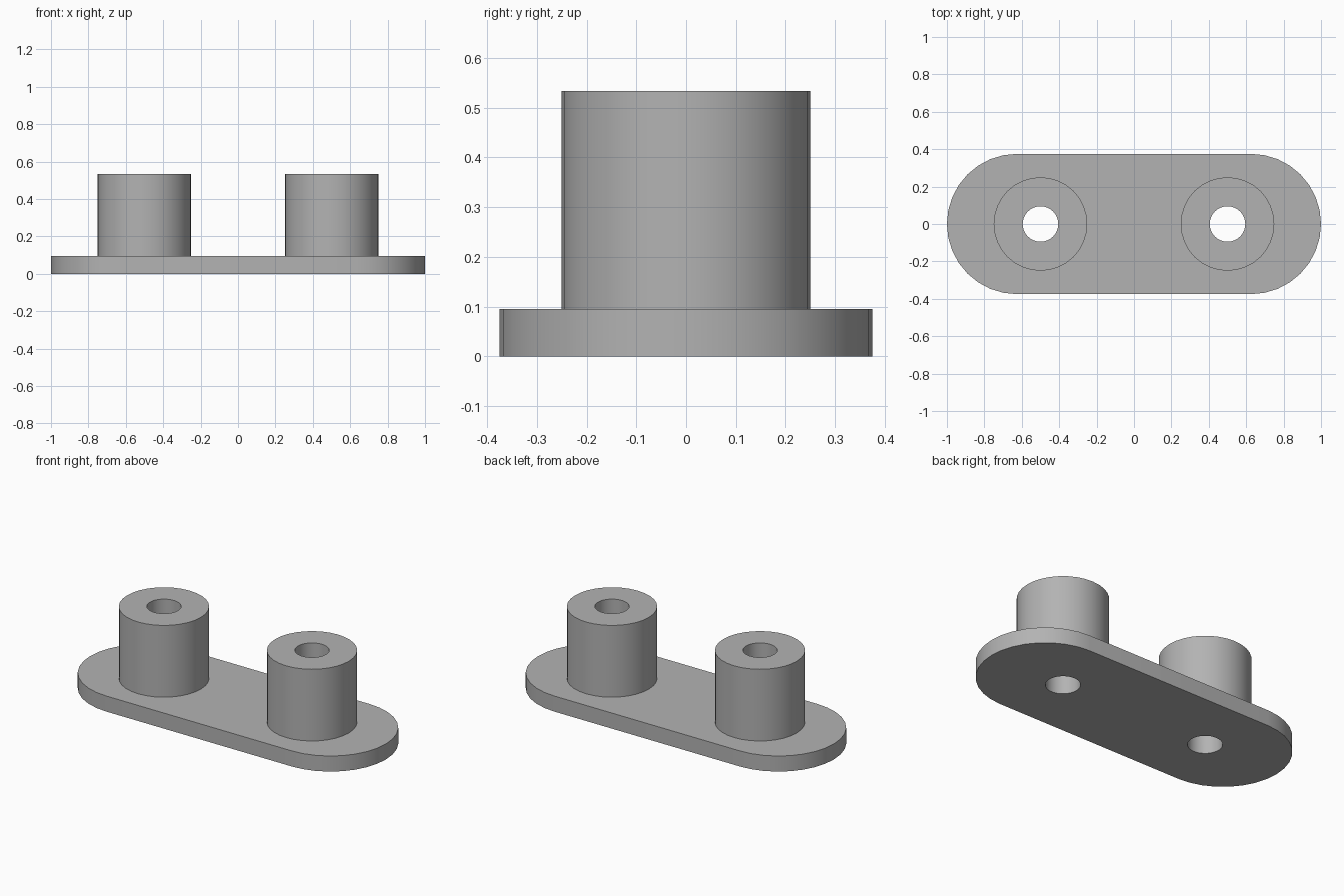
import bpy
import bmesh
from math import cos, sin, pi, radians

SIDES = 32
PLATE_TOP, BOSS_TOP = 0.095, 0.533
END_R, BOSS_R, HOLE_R = 0.375, 0.25, 0.095
BOSS_X = 0.5

cube = bpy.data.objects.get("Cube")
if cube:
    bpy.data.objects.remove(cube, do_unlink=True)

grey = bpy.data.materials.new("plain grey")
grey.use_nodes = True
colour = (0.45, 0.45, 0.45, 1)
grey.diffuse_color = colour
grey.node_tree.nodes["Principled BSDF"].inputs["Base Color"].default_value = colour


def make_object(name, bm):
    bmesh.ops.recalc_face_normals(bm, faces=bm.faces)
    mesh = bpy.data.meshes.new(name)
    bm.to_mesh(mesh)
    bm.free()
    mesh.materials.append(grey)
    obj = bpy.data.objects.new(name, mesh)
    bpy.context.collection.objects.link(obj)
    return obj


def select_only(obj):
    bpy.ops.object.select_all(action="DESELECT")
    obj.select_set(True)
    bpy.context.view_layer.objects.active = obj


def arc(radius, start, steps, cx=0.0):
    return [(cx + radius * cos(start + 2 * pi * i / SIDES),
             radius * sin(start + 2 * pi * i / SIDES)) for i in range(steps)]


def prism(name, outline, z0, z1):
    bm = bmesh.new()
    base = bm.faces.new([bm.verts.new((x, y, z0)) for x, y in outline])
    result = bmesh.ops.extrude_face_region(bm, geom=[base], use_keep_orig=True)
    top = [g for g in result["geom"] if isinstance(g, bmesh.types.BMVert)]
    bmesh.ops.translate(bm, verts=top, vec=(0, 0, z1 - z0))
    return make_object(name, bm)


def tube(name, cx):
    # Closed ring of four loops: outer bottom, outer top, inner top, inner bottom
    bm = bmesh.new()
    rows = [(BOSS_R, PLATE_TOP), (BOSS_R, BOSS_TOP), (HOLE_R, BOSS_TOP), (HOLE_R, PLATE_TOP)]
    loops = [[bm.verts.new((x, y, z)) for x, y in arc(r, 0, SIDES, cx)] for r, z in rows]
    for k, low in enumerate(loops):
        high = loops[(k + 1) % len(loops)]
        for i in range(SIDES):
            j = (i + 1) % SIDES
            bm.faces.new((low[i], low[j], high[j], high[i]))
    return make_object(name, bm)


# Base plate with rounded ends
end_x = 1 - END_R
half = SIDES // 2 + 1
plate = prism("base_plate", arc(END_R, -pi / 2, half, end_x) + arc(END_R, pi / 2, half, -end_x),
              0, PLATE_TOP)
parts = [plate]

# Hollow bosses, with their holes carried through the plate
for side, cx in (("left", BOSS_X), ("right", -BOSS_X)):
    cutter = prism("hole_cutter", arc(HOLE_R, 0, SIDES, cx), -0.1, 0.2)
    cutter.hide_render = True
    select_only(plate)
    cut = plate.modifiers.new("hole", "BOOLEAN")
    cut.operation = "DIFFERENCE"
    cut.solver = "EXACT"
    cut.object = cutter
    bpy.ops.object.modifier_apply(modifier=cut.name)
    bpy.data.objects.remove(cutter, do_unlink=True)
    parts.append(tube(side + "_boss", cx))

# Smooth round walls, sharp rims
for part in parts:
    select_only(part)
    bpy.ops.object.shade_smooth_by_angle(angle=radians(30))
